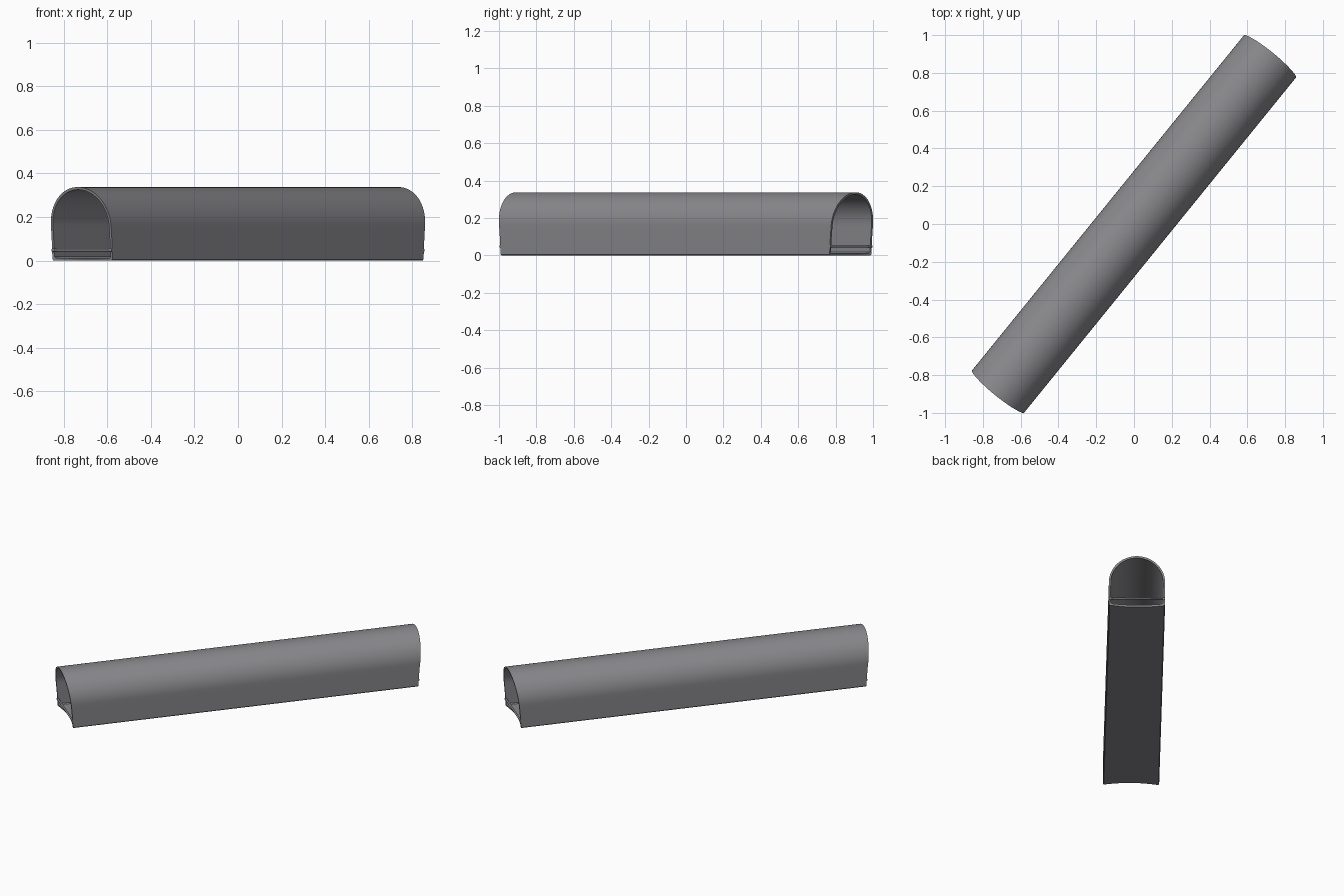
import bpy, bmesh, math
from mathutils import Vector

if "Cube" in bpy.data.objects:
    bpy.data.objects.remove(bpy.data.objects["Cube"], do_unlink=True)

RADIUS, SPRING, WALL = 0.1775, 0.16, 0.012
HALF_LENGTH = 1.133
AXIS = Vector((0.63, 0.7766, 0)).normalized()
ACROSS = Vector((AXIS.y, -AXIS.x, 0))

grey = bpy.data.materials.new("metal_grey")
grey.use_nodes = True
grey.diffuse_color = (0.25, 0.25, 0.265, 1)
shader = next(n for n in grey.node_tree.nodes if n.type == "BSDF_PRINCIPLED")
shader.inputs["Base Color"].default_value = grey.diffuse_color


def place(along, across, z):
    return AXIS * along + ACROSS * across + Vector((0, 0, z))


def reach(p, z):
    """End cut: the roof overhangs and the floor is scalloped."""
    roof = 0.034 * (z / (SPRING + RADIUS)) ** 1.6
    scallop = 0.025 * (1 - (p / RADIUS) ** 2) * max(0, 1 - z / 0.05)
    return HALF_LENGTH + roof - scallop


def arch_profile(inset):
    """Closed arch outline: half circle, straight sides, chamfered floor."""
    r, chamfer, sides, floor = RADIUS - inset, 0.006, 6, 16
    low = inset + chamfer
    pts = [(r * math.cos(math.pi * i / 40), SPRING + r * math.sin(math.pi * i / 40))
           for i in range(41)]
    drop = [SPRING + (low - SPRING) * i / sides for i in range(1, sides + 1)]
    pts += [(-r, z) for z in drop]
    half = r - chamfer
    pts += [(-half + 2 * half * i / floor, inset) for i in range(floor + 1)]
    pts += [(r, z) for z in reversed(drop)]
    return pts


def finish(bm, name):
    bmesh.ops.recalc_face_normals(bm, faces=bm.faces)
    mesh = bpy.data.meshes.new(name)
    bm.to_mesh(mesh)
    bm.free()
    mesh.materials.append(grey)
    obj = bpy.data.objects.new(name, mesh)
    bpy.context.collection.objects.link(obj)
    bpy.ops.object.select_all(action="DESELECT")
    obj.select_set(True)
    bpy.context.view_layer.objects.active = obj
    bpy.ops.object.shade_smooth_by_angle(angle=math.radians(30))
    return obj


# Hollow arched tube: outer and inner skins joined by rims at both ends
bm = bmesh.new()
rings = [[bm.verts.new(place(side * reach(p, z), p, z)) for p, z in arch_profile(inset)]
         for inset, side in ((0, -1), (0, 1), (WALL, 1), (WALL, -1))]
count = len(rings[0])
for k in range(4):
    a, b = rings[k], rings[(k + 1) % 4]
    for i in range(count):
        j = (i + 1) % count
        bm.faces.new((a[i], a[j], b[j], b[i]))
finish(bm, "arched_tube")


# Thin cross rod with a small knob on each end, at both openings
def cylinder_across(bm, along, start, end, z, radius):
    ends = [[bm.verts.new(place(along + radius * math.cos(t), p,
                                z + radius * math.sin(t)))
             for t in (math.tau * i / 16 for i in range(16))] for p in (start, end)]
    for i in range(16):
        j = (i + 1) % 16
        bm.faces.new((ends[0][i], ends[0][j], ends[1][j], ends[1][i]))
    for ring in ends:
        bm.faces.new(ring)


for side, name in ((-1, "front_rod"), (1, "back_rod")):
    bm = bmesh.new()
    along = side * (HALF_LENGTH - 0.002)
    cylinder_across(bm, along, -RADIUS, RADIUS, 0.048, 0.006)
    for s in (-1, 1):
        cylinder_across(bm, along, s * (RADIUS - 0.014), s * RADIUS, 0.048, 0.009)
    finish(bm, name)
